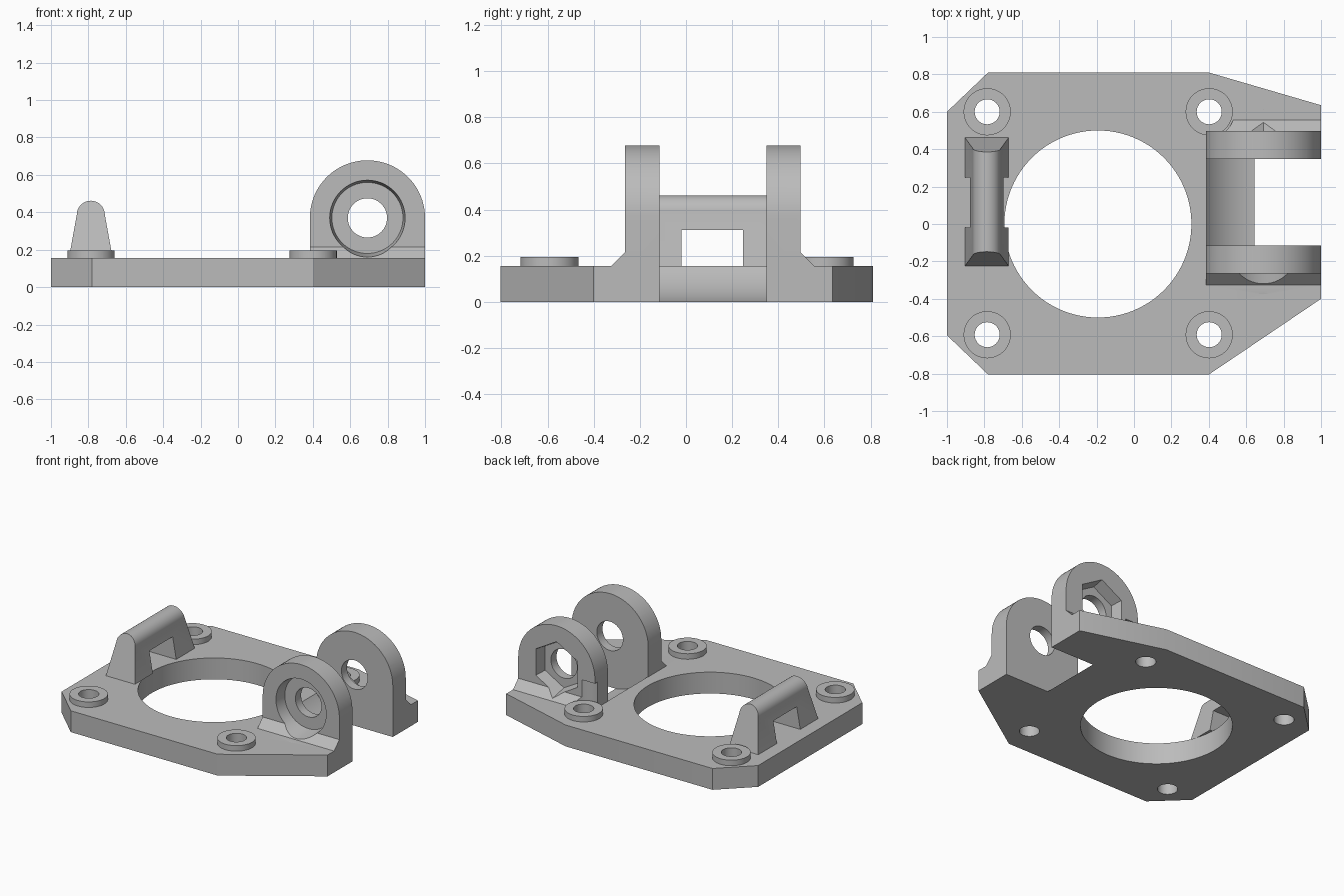
import bpy, bmesh, math
from mathutils import Matrix, Vector

if "Cube" in bpy.data.objects:
    bpy.data.objects.remove(bpy.data.objects["Cube"], do_unlink=True)

grey = bpy.data.materials.new("plain grey")
grey.use_nodes = True
colour = (0.5, 0.5, 0.5, 1)
grey.diffuse_color = colour
grey.node_tree.nodes["Principled BSDF"].inputs["Base Color"].default_value = colour

PLATE_TOP = 0.155
PIVOT_X, PIVOT_Z = 0.692, 0.37
LUG_R = 0.308
FRONT, GAP_FRONT, GAP_BACK, BACK = -0.265, -0.115, 0.348, 0.497
SCREWS = [(x, y) for x in (-0.785, 0.402) for y in (-0.592, 0.6)]


def finish(name, bm):
    bmesh.ops.recalc_face_normals(bm, faces=bm.faces)
    mesh = bpy.data.meshes.new(name)
    bm.to_mesh(mesh)
    bm.free()
    mesh.materials.append(grey)
    obj = bpy.data.objects.new(name, mesh)
    bpy.context.collection.objects.link(obj)
    return obj


def loft(name, start, end):
    """Solid between two matching loops of points."""
    bm = bmesh.new()
    a = [bm.verts.new(p) for p in start]
    b = [bm.verts.new(p) for p in end]
    bm.faces.new(a)
    bm.faces.new(b)
    for i in range(len(a)):
        j = (i + 1) % len(a)
        bm.faces.new((a[i], a[j], b[j], b[i]))
    return finish(name, bm)


def ring(r, n, start=0.0):
    return [(r * math.cos(start + 2 * math.pi * i / n),
             r * math.sin(start + 2 * math.pi * i / n)) for i in range(n)]


def upright(name, x, y, r, z0, z1, n=48):
    pts = ring(r, n)
    return loft(name, [(x + u, y + v, z0) for u, v in pts],
                [(x + u, y + v, z1) for u, v in pts])


def pivot(name, r0, y0, r1, y1, n=64):
    """Round or many-sided solid on the pivot axis, point downward."""
    loops = [[(PIVOT_X + u, y, PIVOT_Z + v) for u, v in ring(r, n, -math.pi / 2)]
             for r, y in ((r0, y0), (r1, y1))]
    return loft(name, *loops)


def box(name, lo, hi):
    bm = bmesh.new()
    lo, hi = Vector(lo), Vector(hi)
    bmesh.ops.create_cube(bm, size=1, matrix=Matrix.Translation((lo + hi) / 2)
                          @ Matrix.Diagonal((*(hi - lo), 1)))
    return finish(name, bm)


def combine(target, tool, operation="DIFFERENCE"):
    mod = target.modifiers.new("cut", "BOOLEAN")
    mod.operation, mod.solver, mod.object = operation, "EXACT", tool
    bpy.context.view_layer.update()
    result = target.evaluated_get(bpy.context.evaluated_depsgraph_get())
    mesh = bpy.data.meshes.new_from_object(result)
    target.modifiers.clear()
    target.data = mesh
    bpy.data.objects.remove(tool, do_unlink=True)


# Base plate with clipped corners
outline = [(-1, -0.595), (-0.78, -0.805), (0.4, -0.805), (1, -0.4),
           (1, 0.635), (0.4, 0.81), (-0.78, 0.81), (-1, 0.6)]
plate = loft("mount_plate", [(x, y, 0) for x, y in outline],
             [(x, y, PLATE_TOP) for x, y in outline])

# Pivot lugs, each with a sloped foot on its outer side
arch = [(PIVOT_X + LUG_R * math.cos(math.pi * i / 40),
         PIVOT_Z + LUG_R * math.sin(math.pi * i / 40)) for i in range(41)]
arch += [(PIVOT_X - LUG_R, 0.05), (PIVOT_X + LUG_R, 0.05)]
for outer, inner, side in ((FRONT, GAP_FRONT, -1), (BACK, GAP_BACK, 1)):
    lug = loft("lug", [(x, outer, z) for x, z in arch], [(x, inner, z) for x, z in arch])
    mid = (outer + inner) / 2
    foot = [(mid, 0.1), (outer + side * 0.06, 0.1), (outer + side * 0.06, PLATE_TOP),
            (outer, 0.215), (mid, 0.215)]
    wedge = loft("foot", [(PIVOT_X - LUG_R, y, z) for y, z in foot],
                 [(1, y, z) for y, z in foot])
    combine(lug, wedge, "UNION")
    combine(plate, lug, "UNION")

# Rounded clearance and open slot between the lugs
combine(plate, pivot("clearance", 0.373, GAP_FRONT, 0.373, GAP_BACK, 96))
combine(plate, box("slot", (PIVOT_X - 0.046, GAP_FRONT, -0.1), (1.2, GAP_BACK, 0.3)))

# Pivot hole, tapered bearing seat in front, tapered nut pocket behind
combine(plate, pivot("pivot_hole", 0.105, -0.6, 0.105, 0.8, 48))
combine(plate, pivot("bearing_seat", 0.19, FRONT + 0.085, 0.217, -0.375))
combine(plate, pivot("nut_pocket", 0.175, BACK - 0.085, 0.216, 0.615, 6))

# Large centre opening
combine(plate, upright("centre_opening", -0.193, 0, 0.5, -0.1, 0.3, 96))

# Screw bosses, with clearance cut into the nearby lug
for x, y in SCREWS:
    combine(plate, upright("boss_clearance", x, y, 0.135, PLATE_TOP, 0.34))
    combine(plate, upright("boss", x, y, 0.126, 0.1, 0.195), "UNION")
    combine(plate, upright("screw_hole", x, y, 0.067, -0.1, 0.3, 32))

# Round-topped handle with sloping ends
HX, R, CZ = -0.787, 0.075, 0.387
profile = [(HX + R * math.cos(math.pi * i / 24), CZ + R * math.sin(math.pi * i / 24))
           for i in range(25)]
profile += [(HX - 0.117, PLATE_TOP), (HX + 0.117, PLATE_TOP)]
handle = loft("handle_bridge",
              [(x, -0.225 + (z - PLATE_TOP) * 0.25, z) for x, z in profile],
              [(x, 0.462 - (z - PLATE_TOP) * 0.25, z) for x, z in profile])
combine(handle, box("opening", (-1.2, -0.02, 0), (-0.5, 0.248, 0.312)))

# Smooth curved walls, keep hard edges
bpy.ops.object.select_all(action="DESELECT")
for obj in (plate, handle):
    obj.select_set(True)
bpy.context.view_layer.objects.active = plate
bpy.ops.object.shade_smooth_by_angle(angle=math.radians(25))
